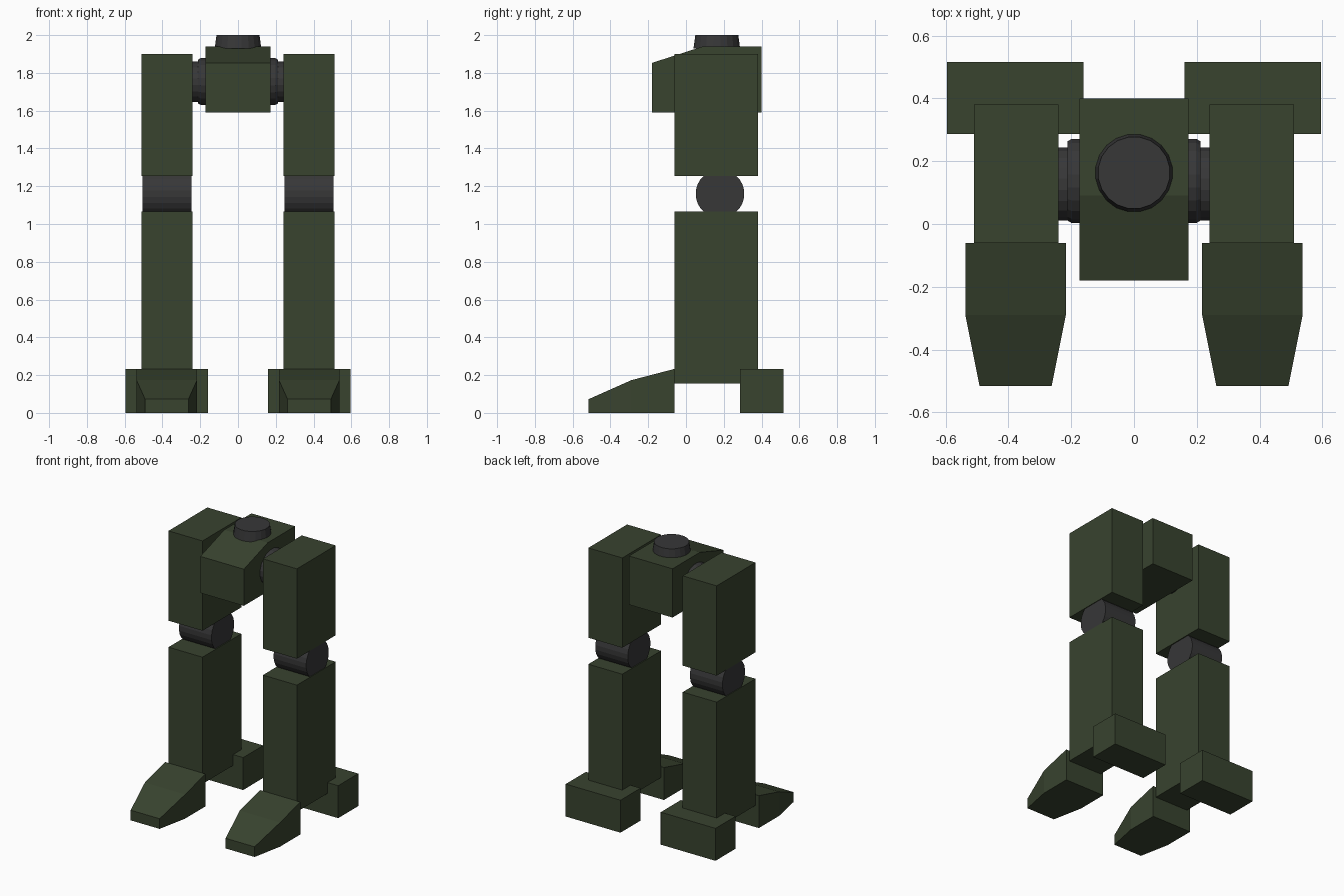
import bpy, bmesh, math
from mathutils import Matrix, Vector

if "Cube" in bpy.data.objects:
    bpy.data.objects.remove(bpy.data.objects["Cube"])


def material(name, color):
    m = bpy.data.materials.new(name)
    m.diffuse_color = (*color, 1)
    m.use_nodes = True
    m.node_tree.nodes["Principled BSDF"].inputs["Base Color"].default_value = m.diffuse_color
    return m


GREEN = material("olive green", (0.040, 0.056, 0.028))
GREY = material("dark grey", (0.038, 0.038, 0.039))


def finish(bm, name, mat):
    bmesh.ops.recalc_face_normals(bm, faces=bm.faces[:])
    me = bpy.data.meshes.new(name)
    bm.to_mesh(me)
    bm.free()
    me.materials.append(mat)
    ob = bpy.data.objects.new(name, me)
    bpy.context.collection.objects.link(ob)
    return ob


def box(name, x, y, z, mat=GREEN):
    bm = bmesh.new()
    bmesh.ops.create_cube(bm, size=1)
    for v in bm.verts:
        v.co = Vector([(r[0] + r[1]) / 2 + c * (r[1] - r[0]) for c, r in zip(v.co, (x, y, z))])
    return finish(bm, name, mat)


def loft(name, sections, mat=GREEN):
    """Join rectangular sections (y, x_min, x_max, z_min, z_max) along y."""
    bm = bmesh.new()
    rings = [[bm.verts.new(p) for p in ((a, y, c), (b, y, c), (b, y, d), (a, y, d))]
             for y, a, b, c, d in sections]
    for r, s in zip(rings, rings[1:]):
        for i in range(4):
            j = (i + 1) % 4
            bm.faces.new((r[i], r[j], s[j], s[i]))
    bm.faces.new(rings[0])
    bm.faces.new(rings[-1])
    return finish(bm, name, mat)


def lathe(name, profile, matrix, sides=20, mat=GREY):
    """Stack rings of (height, radius) along the local z axis."""
    bm = bmesh.new()
    rings = []
    for h, r in profile:
        rings.append([bm.verts.new(matrix @ Vector((r * math.cos(a), r * math.sin(a), h)))
                      for a in (2 * math.pi * (i + 0.5) / sides for i in range(sides))])
    for r, s in zip(rings, rings[1:]):
        for i in range(sides):
            j = (i + 1) % sides
            bm.faces.new((r[i], r[j], s[j], s[i]))
    bm.faces.new(rings[0])
    bm.faces.new(rings[-1])
    return finish(bm, name, mat)


def mirrored(ob):
    """Add the opposite side across x = 0."""
    ob.modifiers.new("mirror", 'MIRROR').use_axis[0] = True


# local z of lathed parts turned to point along +x
ALONG_X = Matrix.Rotation(math.pi / 2, 4, 'Y')

# Legs
mirrored(box("upper_leg", (0.24, 0.51), (-0.06, 0.38), (1.255, 1.90)))
mirrored(box("lower_leg", (0.24, 0.51), (-0.06, 0.38), (0.155, 1.065)))
mirrored(lathe("knee_joint", [(0.247, 0.129), (0.505, 0.129)],
               Matrix.Translation((0, 0.18, 1.16)) @ ALONG_X, 24))

# Feet
mirrored(box("heel", (0.16, 0.595), (0.287, 0.515), (0, 0.233)))
mirrored(loft("toe", [(-0.06, 0.217, 0.537, 0, 0.233),
                      (-0.29, 0.217, 0.537, 0, 0.173),
                      (-0.515, 0.262, 0.492, 0, 0.073)]))

# Pelvis with sloped front
loft("pelvis", [(-0.18, -0.173, 0.173, 1.59, 1.853),
                (0.09, -0.173, 0.173, 1.59, 1.94),
                (0.40, -0.173, 0.173, 1.59, 1.94)])

# Hip joints: a wide collar and a narrower pin
STRETCH = Matrix.Diagonal((0.92, 1, 1, 1))
mirrored(lathe("hip_collar", [(0.165, 0.136), (0.198, 0.136), (0.211, 0.128)],
               Matrix.Translation((0, 0.137, 1.754)) @ ALONG_X @ STRETCH))
mirrored(lathe("hip_pin", [(0.20, 0.118), (0.245, 0.118)],
               Matrix.Translation((0, 0.127, 1.752)) @ ALONG_X @ STRETCH))

# Waist mount on top
lathe("waist_joint", [(1.93, 0.125), (2.0, 0.115)], Matrix.Translation((0, 0.163, 0)))
